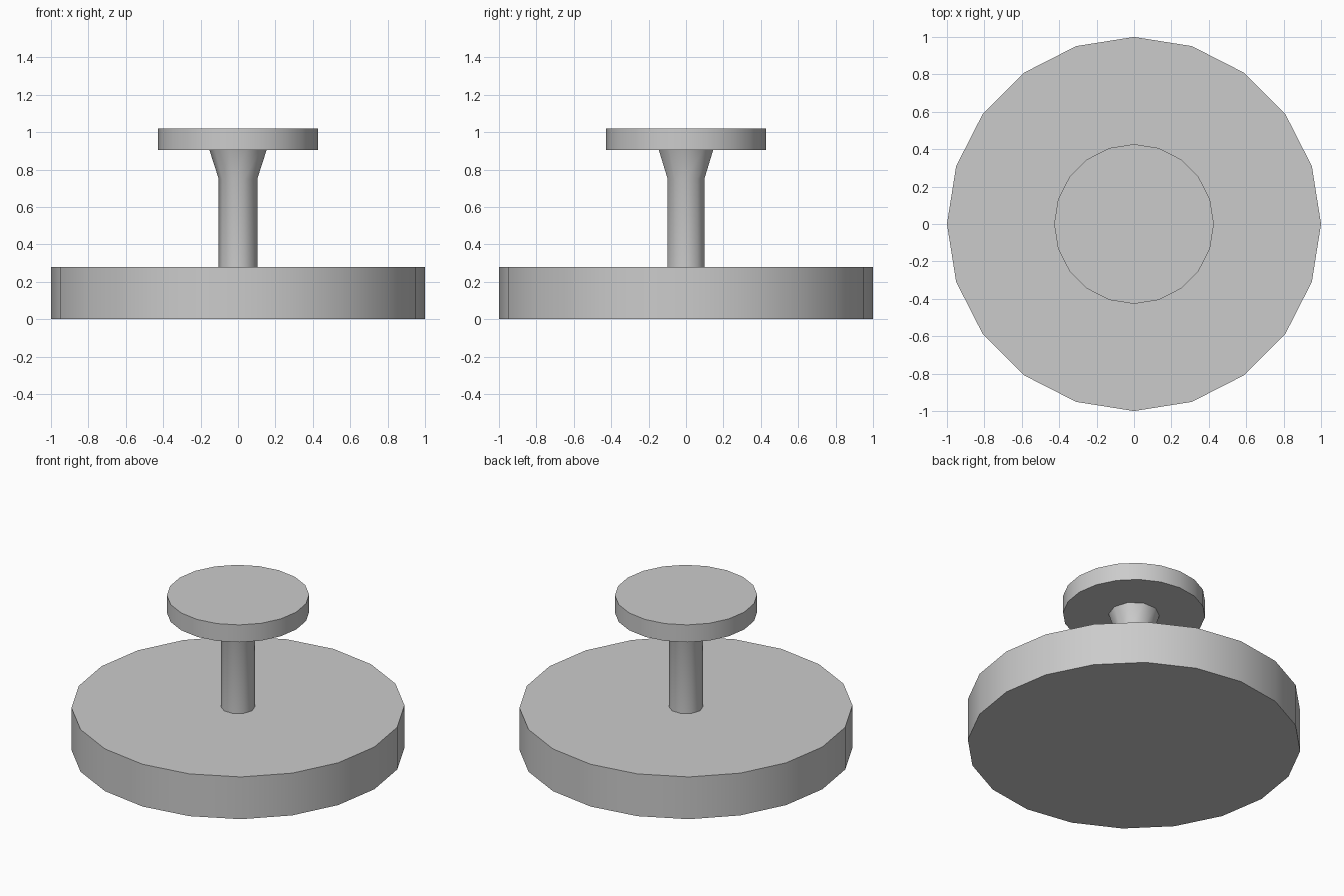
import bpy, bmesh, math

if "Cube" in bpy.data.objects:
    bpy.data.objects.remove(bpy.data.objects["Cube"])


def lathe(name, profile, sides, caps=True):
    """Revolve (radius, z) points around z; first vertex lies on +x."""
    bm = bmesh.new()
    rings = [[bm.verts.new((r * math.cos(2 * math.pi * i / sides),
                            r * math.sin(2 * math.pi * i / sides), z))
              for i in range(sides)] for r, z in profile]
    for low, high in zip(rings, rings[1:]):
        for i in range(sides):
            j = (i + 1) % sides
            bm.faces.new((low[i], low[j], high[j], high[i]))
    if caps:
        bm.faces.new(rings[0][::-1])
        bm.faces.new(rings[-1])
    mesh = bpy.data.meshes.new(name)
    bm.to_mesh(mesh)
    bm.free()
    obj = bpy.data.objects.new(name, mesh)
    bpy.context.collection.objects.link(obj)
    bpy.ops.object.select_all(action='DESELECT')
    obj.select_set(True)
    bpy.context.view_layer.objects.active = obj
    bpy.ops.object.shade_smooth_by_angle(angle=math.radians(40))
    return obj


# Wide round base
lathe("base", [(1.0, 0.0), (1.0, 0.28)], 20)
# Stem flaring out beneath the top; its ends meet the discs, so it is open
lathe("stem", [(0.103, 0.28), (0.103, 0.75), (0.153, 0.905)], 10, caps=False)
# Small round top plate
lathe("top_plate", [(0.427, 0.905), (0.427, 1.02)], 20)
